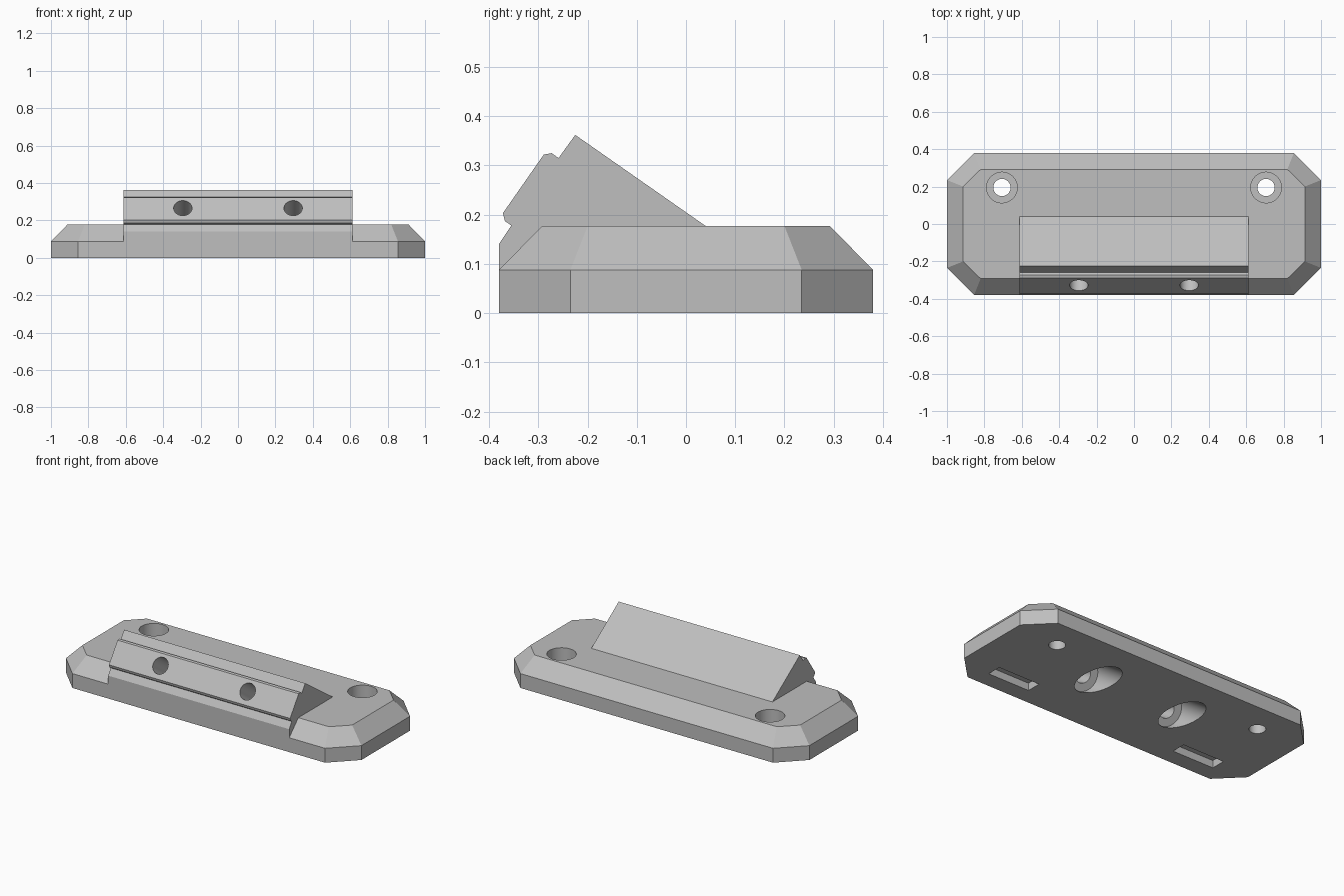
import bpy
import bmesh
from math import radians
from mathutils import Vector, Matrix

if "Cube" in bpy.data.objects:
    bpy.data.objects.remove(bpy.data.objects["Cube"])

# Single light grey colour
grey = bpy.data.materials.new("light_grey")
grey.use_nodes = True
colour = (0.52, 0.52, 0.52, 1)
grey.diffuse_color = colour
grey.node_tree.nodes["Principled BSDF"].inputs["Base Color"].default_value = colour


def make_object(name, bm):
    bmesh.ops.recalc_face_normals(bm, faces=bm.faces)
    mesh = bpy.data.meshes.new(name)
    bm.to_mesh(mesh)
    bm.free()
    mesh.materials.append(grey)
    obj = bpy.data.objects.new(name, mesh)
    bpy.context.collection.objects.link(obj)
    return obj


def loft(name, loops):
    """Closed solid through rings with equal point counts."""
    bm = bmesh.new()
    rings = [[bm.verts.new(p) for p in loop] for loop in loops]
    for a, b in zip(rings, rings[1:]):
        for i in range(len(a)):
            j = (i + 1) % len(a)
            bm.faces.new((a[i], a[j], b[j], b[i]))
    bm.faces.new(rings[0])
    bm.faces.new(rings[-1])
    return make_object(name, bm)


def octagon(x, y, cx, cy, z):
    """Rectangle with cut corners: cx, cy are where the cuts begin."""
    quarter = [(x, cy), (cx, y)]
    pts = quarter + [(-a, b) for a, b in reversed(quarter)]
    pts += [(-a, -b) for a, b in pts]
    return [(a, b, z) for a, b in pts]


def cylinder(name, start, end, radius):
    start, end = Vector(start), Vector(end)
    axis = end - start
    turn = axis.to_track_quat("Z", "Y").to_matrix().to_4x4()
    bm = bmesh.new()
    bmesh.ops.create_cone(bm, cap_ends=True, segments=48, radius1=radius,
                          radius2=radius, depth=axis.length,
                          matrix=Matrix.Translation((start + end) / 2) @ turn)
    return make_object(name, bm)


def box(name, centre, size):
    bm = bmesh.new()
    bmesh.ops.create_cube(bm, size=1, matrix=Matrix.Translation(centre)
                          @ Matrix.Diagonal((*size, 1)))
    return make_object(name, bm)


def combine(target, tool, operation):
    mod = target.modifiers.new(tool.name, "BOOLEAN")
    mod.operation = operation
    mod.solver = "EXACT"
    mod.object = tool
    bpy.context.view_layer.objects.active = target
    bpy.ops.object.modifier_apply(modifier=mod.name)
    bpy.data.objects.remove(tool)


# Base plate with cut corners and a chamfered upper edge
plate = loft("mounting_plate", [
    octagon(1, 0.38, 0.855, 0.235, 0),
    octagon(1, 0.38, 0.855, 0.235, 0.088),
    octagon(0.913, 0.292, 0.82, 0.2, 0.177)])

# Tilted rail with a small lip above and below its front face
profile = [(0.11, 0.128), (-0.225, 0.362), (-0.259, 0.315), (-0.273, 0.325),
           (-0.289, 0.322), (-0.372, 0.203), (-0.368, 0.187),
           (-0.355, 0.178), (-0.38, 0.14), (-0.38, 0.03), (0.0, 0.03)]
rail = loft("tilted_rail", [[(x, y, z) for y, z in profile]
                            for x in (-0.613, 0.613)])
combine(plate, rail, "UNION")

# Tilted screw holes, vertical mounting holes and slots underneath
axis = Vector((0, -0.82, 0.572))
for side in (-1, 1):
    base = Vector((side * 0.295, 0.053, 0))
    mount = Vector((side * 0.706, 0.195, 0))
    up = Vector((0, 0, 1))
    cuts = [
        cylinder("screw_hole", base - axis * 0.2, base + axis * 0.7, 0.049),
        cylinder("screw_head_bore", base - axis * 0.3, base + axis * 0.16, 0.095),
        cylinder("mount_hole", mount - up * 0.1, mount + up * 0.3, 0.046),
        cylinder("mount_bore", mount + up * 0.07, mount + up * 0.3, 0.082),
        box("slot", (side * 0.65, -0.235, 0), (0.28, 0.088, 0.09)),
    ]
    for cut in cuts:
        combine(plate, cut, "DIFFERENCE")

# Smooth bores, crisp edges everywhere else
bpy.ops.object.select_all(action="DESELECT")
plate.select_set(True)
bpy.context.view_layer.objects.active = plate
bpy.ops.object.shade_smooth_by_angle(angle=radians(15))
